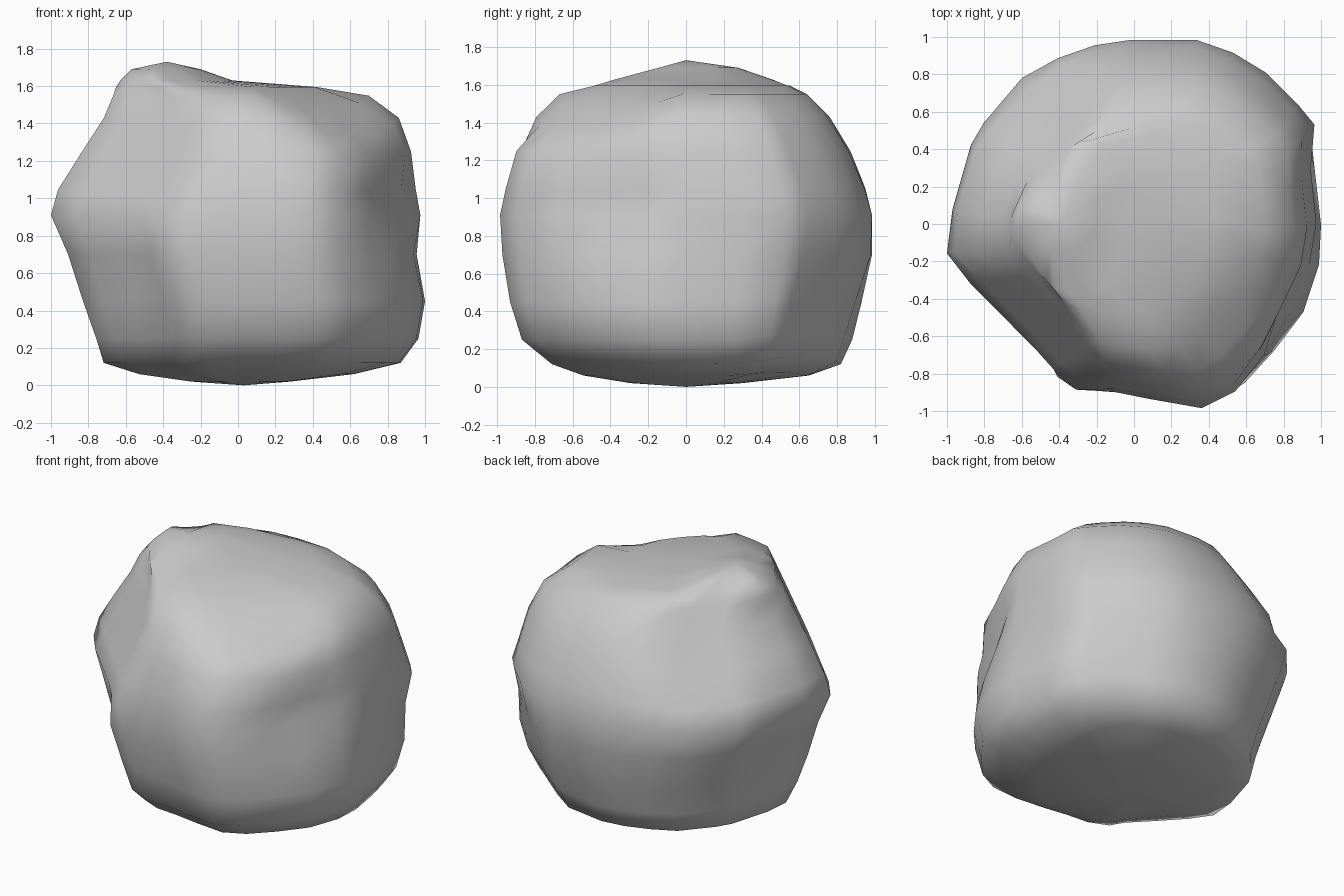
import bpy, bmesh
from mathutils import Vector

if "Cube" in bpy.data.objects:
    bpy.data.objects.remove(bpy.data.objects["Cube"])

# Plan outline of the boulder, seen from the top
outline = [(-1, -.16), (-.87, -.33), (-.7, -.5), (-.52, -.7), (-.46, -.83), (-.3, -.9),
           (-.1, -.91), (.1, -.95), (.38, -1), (.56, -.91), (.73, -.72), (.9, -.5),
           (.99, -.23), (1, 0), (.97, .3), (.99, .54), (.9, .65), (.73, .82), (.55, .93),
           (.35, 1), (0, 1), (-.2, .97), (-.4, .9), (-.6, .8), (-.8, .55), (-.87, .43),
           (-.97, .08)]

# Height, x range and y range of each level
levels = [(.02, -.25, .28, -.3, .3), (.06, -.53, .62, -.55, .65), (.12, -.72, .87, -.72, .82),
          (.25, -.76, .965, -.88, .88), (.45, -.83, 1, -.94, .93), (.7, -.91, .955, -.98, .985),
          (.91, -1, .975, -.985, .985), (1.05, -.97, .95, -.96, .95), (1.25, -.84, .925, -.91, .87),
          (1.43, -.72, .86, -.82, .76), (1.55, -.67, .7, -.69, .64), (1.595, -.655, .42, -.5, .55),
          (1.63, -.63, -.03, -.38, .46), (1.69, -.57, -.2, -.15, .28)]

# Flat facets: normal and distance from the origin
facets = [((.437, -.39, .81), 1.57), ((-.65, -.65, .385), 1.13), ((-.59, .59, .54), 1.31)]

# Hollows: centre, depth, radius
dents = [((.86, -.42, 1.0), .13, .42), ((-.65, -.65, .5), .05, .35),
         ((-.55, .6, 1.4), .03, .35), ((.75, .75, .3), .1, .6)]


def carve(p):
    for normal, dist in facets:
        n = Vector(normal).normalized()
        p = p - n * max(0, p.dot(n) - dist)
    middle = Vector((0, 0, .85))
    for centre, depth, radius in dents:
        d = (p - Vector(centre)).length / radius
        if d < 1:
            p = p + (middle - p).normalized() * depth * (1 - d * d) ** 2
    return p


bm = bmesh.new()
rings = []
for z, x0, x1, y0, y1 in levels:
    round_off = min(.4, abs(z - .9) * .6)
    if z < .5:
        round_off *= .5
    ring = []
    for ox, oy in outline:
        o = Vector((ox, oy))
        o = o.lerp(o.normalized(), round_off)
        p = Vector(((x0 + x1) / 2 + o.x * (x1 - x0) / 2, (y0 + y1) / 2 + o.y * (y1 - y0) / 2, z))
        ring.append(bm.verts.new(carve(p)))
    rings.append(ring)

# Sides and closed ends
n = len(outline)
for a, b in zip(rings, rings[1:]):
    for i in range(n):
        j = (i + 1) % n
        bm.faces.new((a[i], a[j], b[j], b[i]))
bottom = bm.verts.new((.03, 0, 0))
top = bm.verts.new((-.38, 0, 1.73))
for i in range(n):
    j = (i + 1) % n
    bm.faces.new((bottom, rings[0][j], rings[0][i]))
    bm.faces.new((top, rings[-1][i], rings[-1][j]))
bmesh.ops.recalc_face_normals(bm, faces=bm.faces)
for f in bm.faces:
    f.smooth = True

mesh = bpy.data.meshes.new("boulder")
bm.to_mesh(mesh)
bm.free()
boulder = bpy.data.objects.new("boulder", mesh)
bpy.context.collection.objects.link(boulder)
